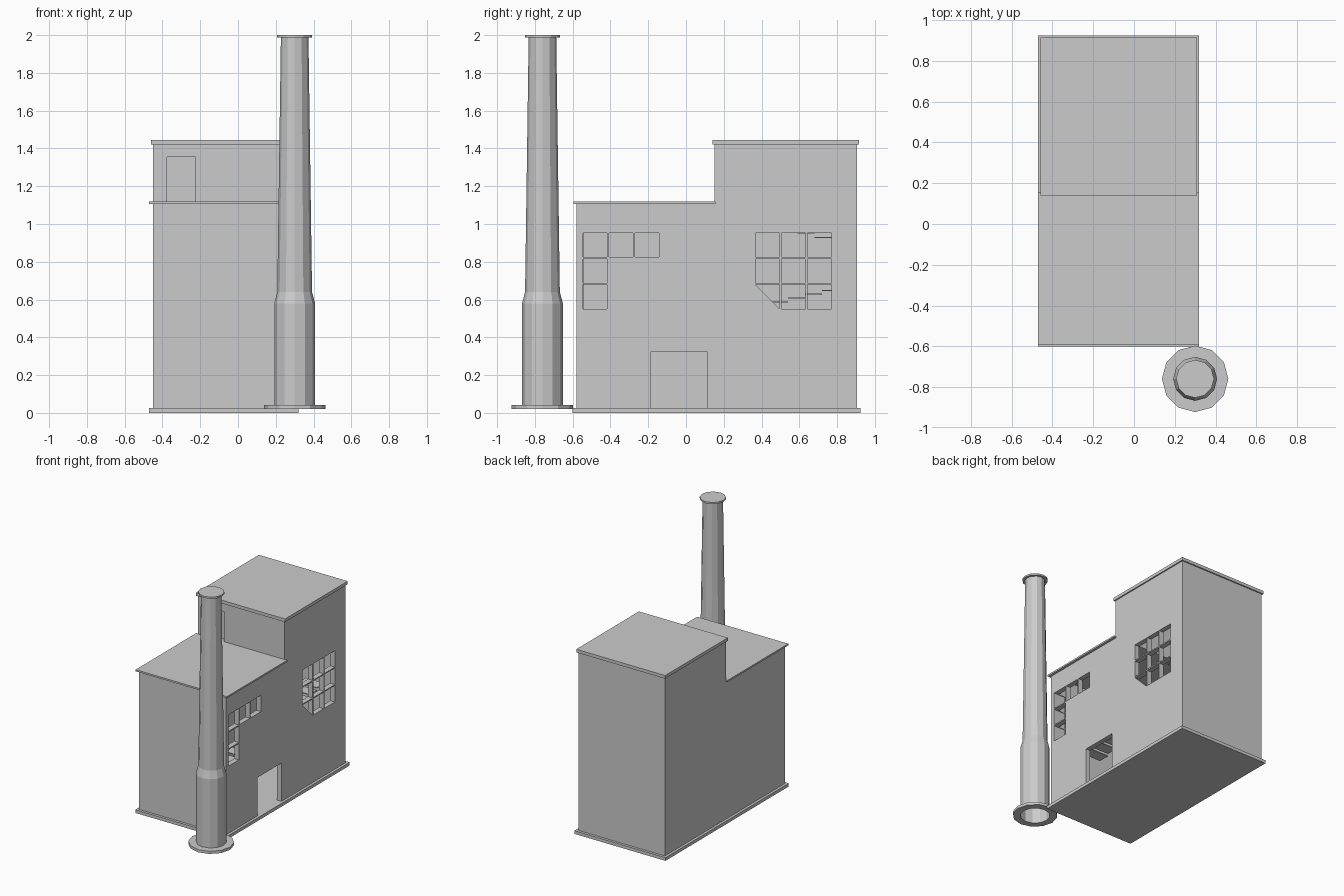
import bpy, bmesh
from math import cos, sin, tau

cube = bpy.data.objects.get("Cube")
if cube:
    bpy.data.objects.remove(cube, do_unlink=True)

grey = bpy.data.materials.new("plain grey")
grey.use_nodes = True
tone = (0.6, 0.6, 0.6, 1)
grey.diffuse_color = tone
grey.node_tree.nodes["Principled BSDF"].inputs["Base Color"].default_value = tone


def finish(name, bm):
    bmesh.ops.recalc_face_normals(bm, faces=bm.faces)
    mesh = bpy.data.meshes.new(name)
    bm.to_mesh(mesh)
    bm.free()
    mesh.materials.append(grey)
    obj = bpy.data.objects.new(name, mesh)
    bpy.context.collection.objects.link(obj)
    return obj


def add_prism(bm, outline, x0, x1):
    """Extrude a (y, z) outline along x."""
    face = bm.faces.new([bm.verts.new((x0, y, z)) for y, z in outline])
    new = bmesh.ops.extrude_face_region(bm, geom=[face])["geom"]
    verts = [v for v in new if isinstance(v, bmesh.types.BMVert)]
    bmesh.ops.translate(bm, verts=verts, vec=(x1 - x0, 0, 0))


def add_box(bm, x, y, z):
    add_prism(bm, [(y[0], z[0]), (y[1], z[0]), (y[1], z[1]), (y[0], z[1])], *x)


def box(name, x, y, z):
    bm = bmesh.new()
    add_box(bm, x, y, z)
    return finish(name, bm)


def lathe(name, profile, centre, sides=12, closed=False, cap=False):
    bm = bmesh.new()
    rings = [[bm.verts.new((centre[0] + r * cos(tau * i / sides),
                            centre[1] + r * sin(tau * i / sides), z))
              for i in range(sides)] for r, z in profile]
    pairs = list(zip(rings, rings[1:]))
    if closed:
        pairs.append((rings[-1], rings[0]))
    for a, b in pairs:
        for i in range(sides):
            j = (i + 1) % sides
            bm.faces.new((a[i], a[j], b[j], b[i]))
    if cap:
        bm.faces.new(rings[-1])
    return finish(name, bm)


def cut(target, bm):
    cutter = finish("cutter", bm)
    cutter.hide_render = True
    mod = target.modifiers.new("cut", "BOOLEAN")
    mod.operation, mod.solver, mod.object = "DIFFERENCE", "EXACT", cutter
    bpy.context.view_layer.objects.active = target
    bpy.ops.object.modifier_apply(modifier=mod.name)
    bpy.data.objects.remove(cutter, do_unlink=True)


# Hollow stepped building shell
bm = bmesh.new()
add_prism(bm, [(-0.58, 0.01), (0.905, 0.01), (0.905, 1.43), (0.15, 1.43),
               (0.15, 1.11), (-0.58, 1.11)], -0.45, 0.30)
walls = finish("walls", bm)
bm = bmesh.new()
add_prism(bm, [(-0.54, -0.1), (0.865, -0.1), (0.865, 1.41), (0.19, 1.41),
               (0.19, 1.09), (-0.54, 1.09)], -0.41, 0.26)
cut(walls, bm)

# Window panes, side door and roof door cut through the walls
bm = bmesh.new()
side = (0.2, 0.4)
pitch, pane = 0.137, 0.128


def add_pane(start, col, row):
    y, z = start + col * pitch, 0.551 + row * pitch
    add_box(bm, side, (y, y + pane), (z, z + pane))


for col in range(3):
    add_pane(-0.545, col, 2)
    for row in range(3):
        if (col, row) != (0, 0):
            add_pane(0.368, col, row)
for row in range(2):
    add_pane(-0.545, 0, row)
add_prism(bm, [(0.368, 0.679), (0.496, 0.551), (0.496, 0.679)], *side)
add_box(bm, side, (-0.185, 0.11), (0.02, 0.325))
add_box(bm, (-0.375, -0.225), (0.1, 0.185), (1.12, 1.355))
cut(walls, bm)

# Base and roof slabs
box("base_slab", (-0.47, 0.32), (-0.6, 0.925), (0, 0.025))
box("low_roof", (-0.47, 0.32), (-0.595, 0.155), (1.107, 1.12))
box("high_roof", (-0.46, 0.31), (0.14, 0.915), (1.42, 1.445))

# Two flights of thin treads inside
bm = bmesh.new()
for i in range(13):
    y, z = -0.36 + i * 0.09, 0.405 + i * 0.02
    add_box(bm, (0.02, 0.18), (y, y + 0.09), (z, z + 0.006))
for i in range(8):
    y, z = 0.77 - i * 0.09, 0.90 + i * 0.025
    add_box(bm, (-0.38, -0.2), (y, y + 0.09), (z, z + 0.006))
finish("inner_stairs", bm)

# Chimney with an open bottom, foot ring and top cap
stack = (0.3, -0.76)
lathe("chimney", [(0.108, 0.02), (0.108, 0.58), (0.092, 0.64),
                  (0.073, 1.99)], stack)
lathe("chimney_foot", [(0.108, 0.021), (0.163, 0.021), (0.163, 0.042),
                       (0.108, 0.042)], stack, closed=True)
lathe("chimney_cap", [(0.07, 1.987), (0.093, 1.987), (0.093, 2.0)],
      stack, cap=True)
